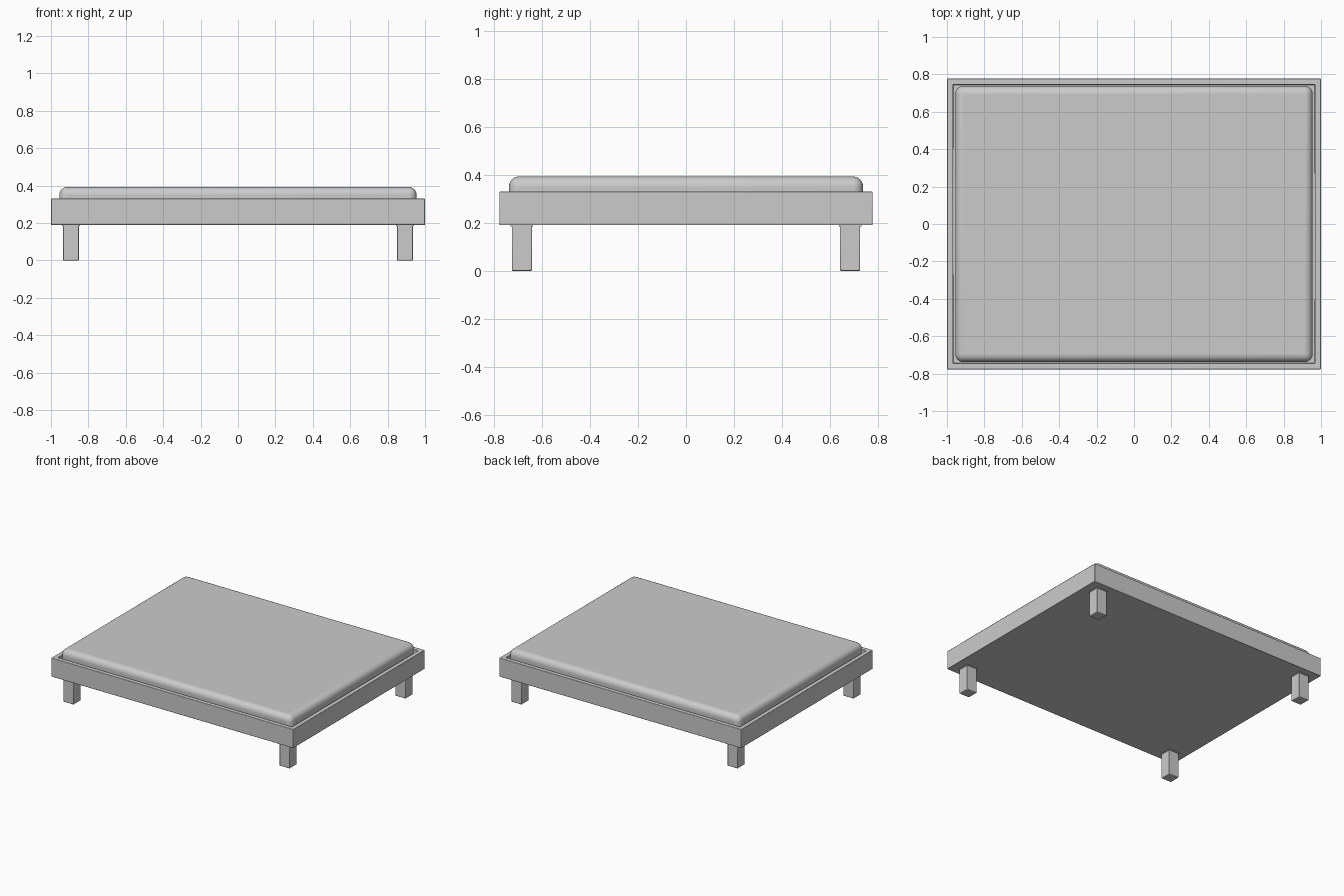
import bpy

if "Cube" in bpy.data.objects:
    bpy.data.objects.remove(bpy.data.objects["Cube"])


def box(name, lo, hi, bevel=0.0, segments=2):
    """Axis-aligned box between two corners, with optional rounded edges."""
    centre = [(a + b) / 2 for a, b in zip(lo, hi)]
    bpy.ops.mesh.primitive_cube_add(size=1, location=centre)
    ob = bpy.context.object
    ob.name = name
    ob.scale = [b - a for a, b in zip(lo, hi)]
    bpy.ops.object.transform_apply(location=False, rotation=False, scale=True)
    if bevel:
        mod = ob.modifiers.new("rounding", 'BEVEL')
        mod.width = bevel
        mod.segments = segments
    bpy.ops.object.shade_smooth_by_angle()
    return ob


X, Y, WALL = 1.0, 0.777, 0.032
BOTTOM, RIM, FLOOR = 0.19, 0.33, 0.215

# Tray-shaped bed frame: inset the top of a box and push it down
frame = box("bed_frame", (-X, -Y, BOTTOM), (X, Y, RIM))
bpy.ops.object.mode_set(mode='EDIT')
bpy.ops.mesh.select_all(action='DESELECT')
bpy.ops.object.mode_set(mode='OBJECT')
for p in frame.data.polygons:
    p.select = p.normal.z > 0.9
bpy.ops.object.mode_set(mode='EDIT')
bpy.ops.mesh.select_mode(type='FACE')
bpy.ops.mesh.inset(thickness=WALL)
bpy.ops.mesh.extrude_region_move(
    TRANSFORM_OT_translate={"value": (0, 0, FLOOR - RIM)})
bpy.ops.object.mode_set(mode='OBJECT')
mod = frame.modifiers.new("rounding", 'BEVEL')
mod.width = 0.003
mod.segments = 2
bpy.ops.object.shade_smooth_by_angle()

# Mattress with soft edges
box("mattress", (-0.955, -0.738, FLOOR), (0.955, 0.738, 0.393), 0.042, 6)

# Four square legs, each with a thin mounting plate
LX, LY, H = 0.893, 0.684, 0.042
for sx, side in ((-1, "left"), (1, "right")):
    for sy, end in ((-1, "front"), (1, "back")):
        x, y = sx * LX, sy * LY
        box(f"{end}_{side}_leg", (x - H, y - H, 0), (x + H, y + H, BOTTOM), 0.004)
        p = H + 0.005
        box(f"{end}_{side}_leg_plate", (x - p, y - p, BOTTOM - 0.005),
            (x + p, y + p, BOTTOM + 0.002))
